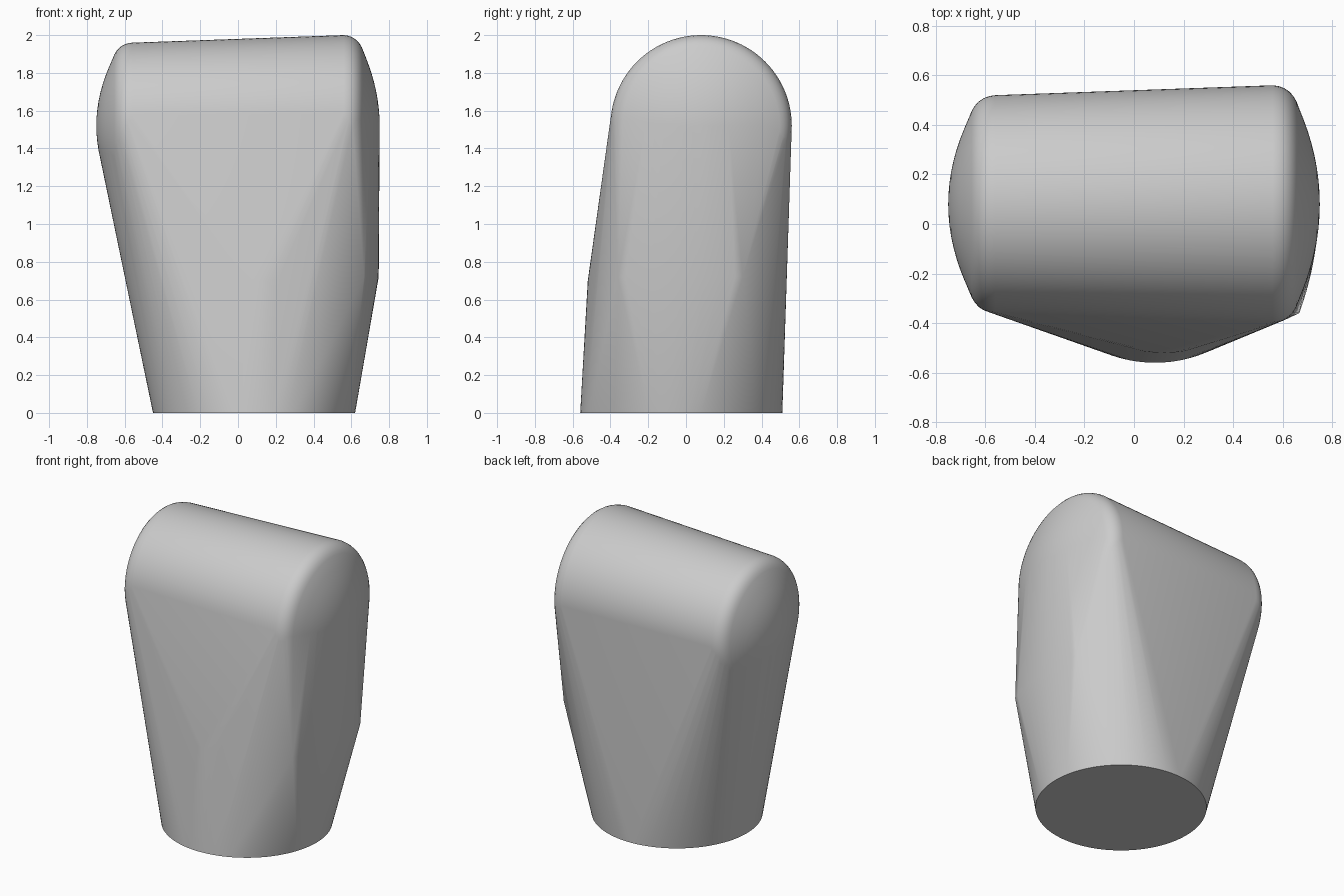
import bpy, bmesh, math

cube = bpy.data.objects.get("Cube")
if cube:
    bpy.data.objects.remove(cube, do_unlink=True)

SEGMENTS = 96
AXIS_Y, AXIS_Z = 0.08, 1.52       # axis of the rounded top barrel


def material(name, rgb):
    mat = bpy.data.materials.new(name)
    mat.use_nodes = True
    mat.diffuse_color = (*rgb, 1)
    mat.node_tree.nodes["Principled BSDF"].inputs["Base Color"].default_value = (*rgb, 1)
    return mat


def dome(side, rim):
    """Half profile of a barrel end: shallow dome, then a rounded shoulder."""
    edge = rim - 0.09
    points = []
    for i in range(9):
        r = edge * i / 8
        points.append((side * (0.75 - 0.085 * (r / edge) ** 2), r))
    # shoulder from the dome edge to the barrel wall
    a, b, c = (0.665, edge), (0.64, rim - 0.005), (0.56, rim)
    for i in range(1, 7):
        t = i / 6
        x, r = ((1 - t) ** 2 * p + 2 * t * (1 - t) * q + t * t * s for p, q, s in zip(a, b, c))
        points.append((side * x, r))
    return points


def ring(center, radius, z):
    return [(center[0] + radius * math.cos(2 * math.pi * i / SEGMENTS),
             center[1] + radius * math.sin(2 * math.pi * i / SEGMENTS), z)
            for i in range(SEGMENTS)]


# Tapered barrel with domed ends, lying along x
points = []
for x, r in dome(-1, 0.44) + dome(1, 0.48):
    for i in range(SEGMENTS):
        a = 2 * math.pi * i / SEGMENTS
        points.append((x, AXIS_Y + r * math.cos(a), AXIS_Z + r * math.sin(a)))

# Round foot
points += ring((0.085, -0.025), 0.535, 0)

# Low bulge on the +x end, following the dome
for i in range(17):
    y = -0.36 + 0.66 * i / 16
    points.append((0.745 - 0.42 * (y - 0.07) ** 2, y, 0.72))

# Slight swell at the front
for i in range(7):
    x = 0.25 * i / 6
    points.append((x, -0.52 + 1.0 * (x - 0.12) ** 2, 0.7))

# Skin everything with one convex shell
bm = bmesh.new()
for p in points:
    bm.verts.new(p)
bmesh.ops.remove_doubles(bm, verts=bm.verts, dist=0.0005)
bmesh.ops.convex_hull(bm, input=bm.verts)
bmesh.ops.delete(bm, geom=[v for v in bm.verts if not v.link_faces], context='VERTS')
base = [f for f in bm.faces if all(v.co.z < 0.001 for v in f.verts)]
bmesh.ops.dissolve_faces(bm, faces=base)
bmesh.ops.recalc_face_normals(bm, faces=bm.faces)

mesh = bpy.data.meshes.new("body")
bm.to_mesh(mesh)
bm.free()
body = bpy.data.objects.new("body", mesh)
bpy.context.collection.objects.link(body)
mesh.materials.append(material("light grey", (0.6, 0.6, 0.6)))

bpy.context.view_layer.objects.active = body
body.select_set(True)
bpy.ops.object.shade_smooth_by_angle(angle=math.radians(25))
